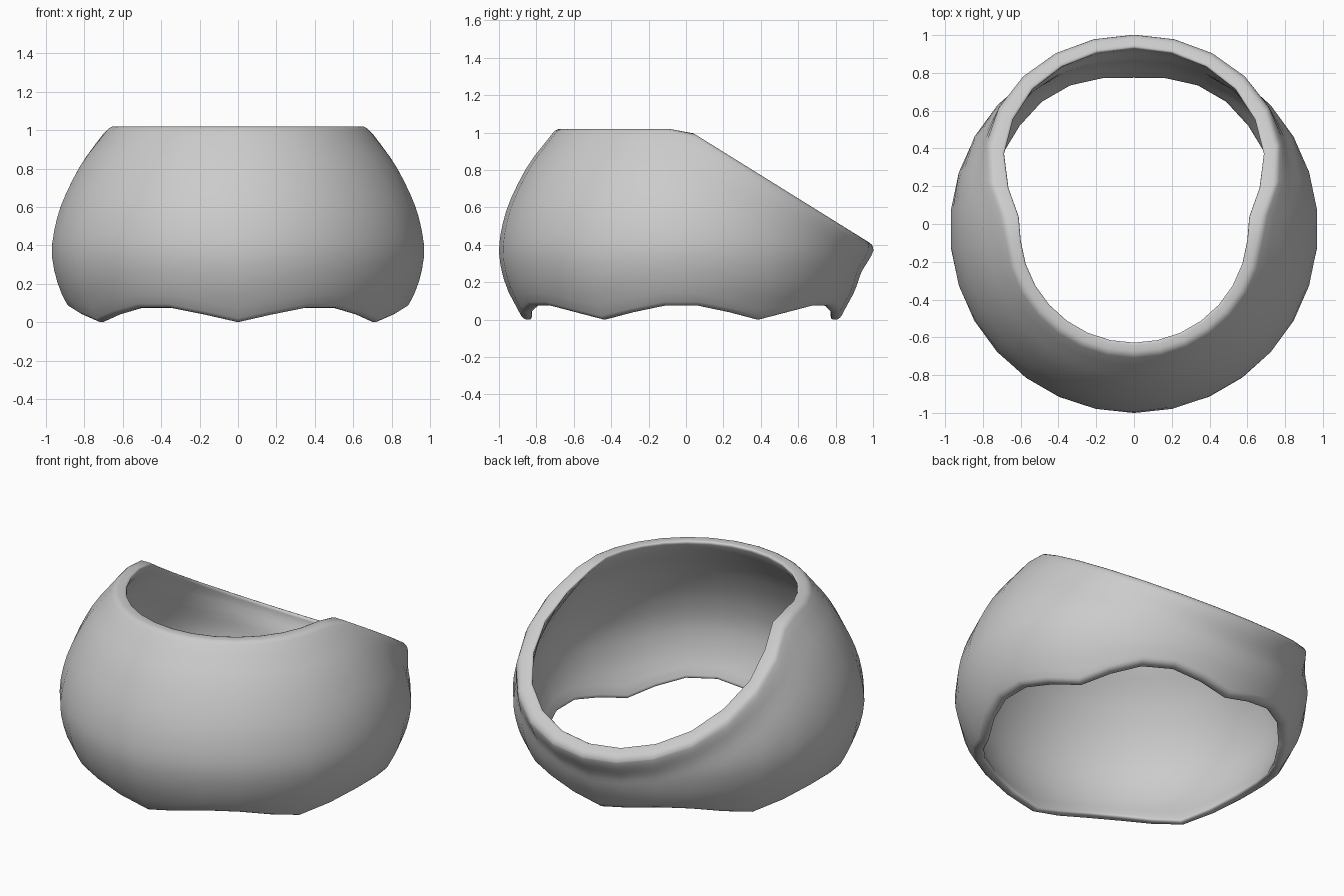
import bpy, bmesh, math

if "Cube" in bpy.data.objects:
    bpy.data.objects.remove(bpy.data.objects["Cube"])

SEG, ROWS, CY = 30, 14, -0.025      # sides, rows per wall, ring centre in y
PROFILE = [(0, .845), (.08, .888), (.15, .925), (.23, .953), (.35, .975), (.46, .966),
           (.6, .93), (.75, .862), (.85, .803), (.95, .725), (1.02, .67)]


def outer(z):
    """Smooth radius of the outer wall at height z."""
    z = min(max(z, 0), 1.02)
    n = len(PROFILE)

    def slope(k):
        a, b = PROFILE[max(k - 1, 0)], PROFILE[min(k + 1, n - 1)]
        return (b[1] - a[1]) / (b[0] - a[0])
    i = max(k for k in range(n - 1) if PROFILE[k][0] <= z)
    (z0, r0), (z1, r1) = PROFILE[i], PROFILE[i + 1]
    h = z1 - z0
    t = (z - z0) / h
    return ((2*t**3 - 3*t**2 + 1) * r0 + (t**3 - 2*t**2 + t) * h * slope(i)
            + (3*t**2 - 2*t**3) * r1 + (t**3 - t**2) * h * slope(i + 1))


def inner(z):
    """Inner wall: outer wall offset by the shell thickness."""
    d = (outer(z + .02) - outer(z - .02)) / .04
    return outer(z) - (.05 + .02 * min(1, z / .3)) * math.sqrt(1 + d * d)


def top_z(wall, s, flare):
    """Height where the wall meets the flat / slanted top cut."""
    lo, hi = .2, 1.02
    for _ in range(40):
        m = (lo + hi) / 2
        if m < 1.021 - .621 * (CY + (wall(m) + flare) * s):
            lo = m
        else:
            hi = m
    return lo


def column(wall, k):
    a = math.radians(-90 + 360 / SEG * k)
    s = math.sin(a)
    flare = .055 * max(0, s)
    zb = (0, .04, .075, .075, .04)[k % 5]       # six feet along the lower rim
    zt = top_z(wall, s, flare)
    pts = []
    for j in range(ROWS + 1):
        z = zb + (zt - zb) * j / ROWS
        t = max(0, 1 - (zt - z) / .17)          # rear lip flares outward
        r = wall(z) + flare * t * t * (3 - 2 * t)
        pts.append((r * math.cos(a), CY + r * s, z))
    return pts


# Closed cross-sections joined around the ring
bm = bmesh.new()
rings = [[bm.verts.new(p) for p in column(outer, k) + column(inner, k)[::-1]]
         for k in range(SEG)]
n = 2 * (ROWS + 1)
for k in range(SEG):
    a, b = rings[k], rings[(k + 1) % SEG]
    for j in range(n):
        bm.faces.new((a[j], b[j], b[(j + 1) % n], a[(j + 1) % n]))
bmesh.ops.recalc_face_normals(bm, faces=bm.faces)
for f in bm.faces:
    f.smooth = True
mesh = bpy.data.meshes.new("ring_shell")
bm.to_mesh(mesh)
bm.free()
shell = bpy.data.objects.new("ring_shell", mesh)
bpy.context.collection.objects.link(shell)

# Rounded rims
bev = shell.modifiers.new("rim_rounding", 'BEVEL')
bev.width = .022
bev.segments = 3
bev.limit_method = 'ANGLE'
bev.angle_limit = math.radians(30)
